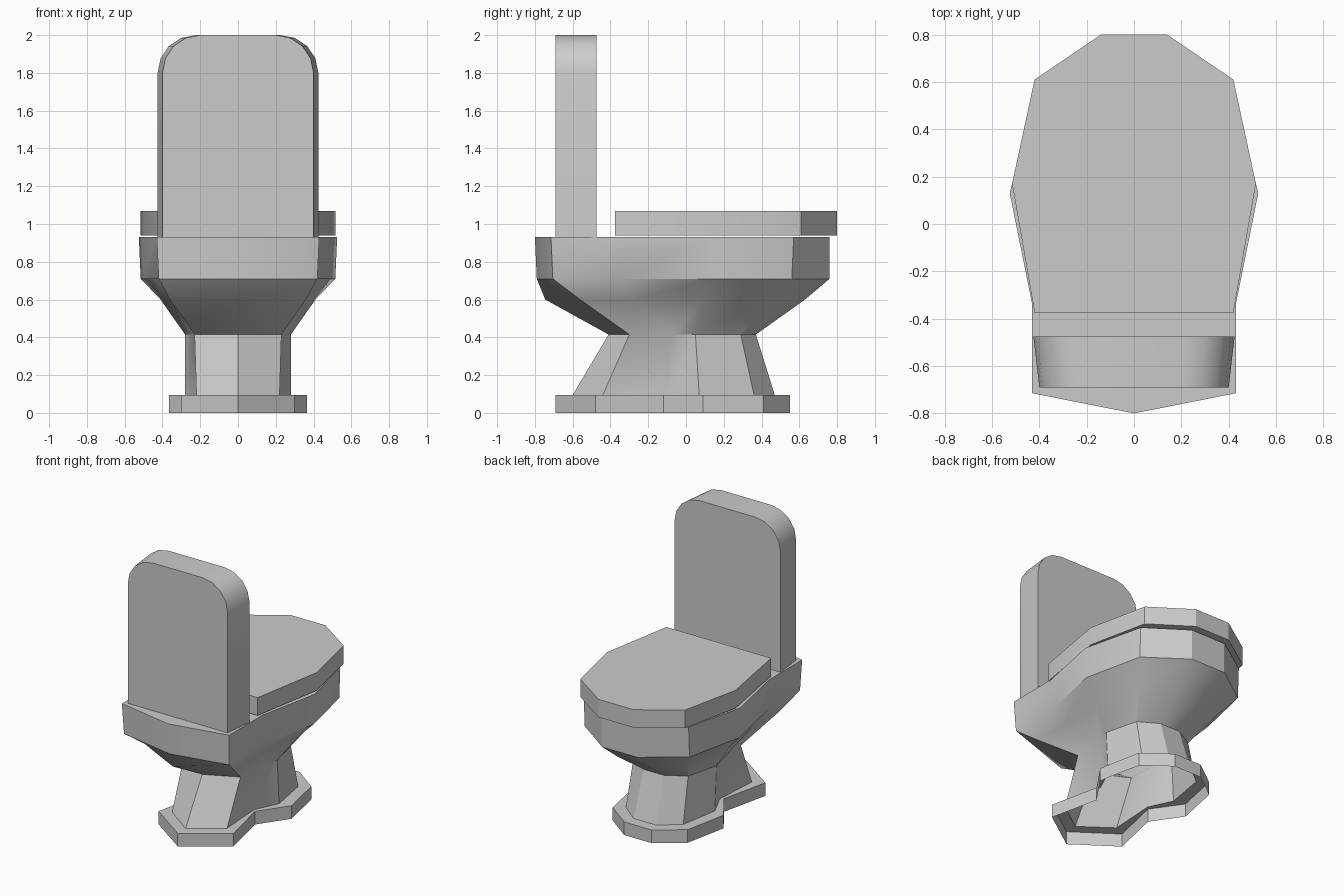
import bpy, bmesh, math

if "Cube" in bpy.data.objects:
    bpy.data.objects.remove(bpy.data.objects["Cube"], do_unlink=True)

# One plain ceramic colour
GREY = (0.6, 0.6, 0.6, 1)
ceramic = bpy.data.materials.new("grey ceramic")
ceramic.use_nodes = True
ceramic.diffuse_color = GREY
ceramic.node_tree.nodes["Principled BSDF"].inputs["Base Color"].default_value = GREY


def mirrored(half):
    """Close a half outline (x >= 0, back to front) across the centre line."""
    return half + [(-x, y) for x, y in reversed(half) if x > 0]


def loft(name, rings, cap_start=True, cap_end=True):
    """Skin a stack of equal rings of 3D points."""
    bm = bmesh.new()
    loops = [[bm.verts.new(p) for p in ring] for ring in rings]
    n = len(loops[0])
    for a, b in zip(loops, loops[1:]):
        for i in range(n):
            j = (i + 1) % n
            bm.faces.new((a[i], a[j], b[j], b[i]))
    if cap_start:
        bm.faces.new(loops[0][::-1])
    if cap_end:
        bm.faces.new(loops[-1])
    bmesh.ops.recalc_face_normals(bm, faces=bm.faces)
    mesh = bpy.data.meshes.new(name)
    bm.to_mesh(mesh)
    bm.free()
    mesh.materials.append(ceramic)
    obj = bpy.data.objects.new(name, mesh)
    bpy.context.collection.objects.link(obj)
    bpy.ops.object.select_all(action='DESELECT')
    obj.select_set(True)
    bpy.context.view_layer.objects.active = obj
    bpy.ops.object.shade_smooth_by_angle(angle=math.radians(30))
    return obj


def level(half, z):
    return [(x, y, z) for x, y in mirrored(half)]


# Half outlines, from the tank end to the bowl end
plinth = [(0, -.69), (.30, -.48), (.22, -.12), (.365, .09), (.30, .41), (.11, .55)]
foot = [(0, -.60), (.22, -.44), (.20, -.10), (.28, .07), (.23, .36), (.09, .47)]
neck = [(0, -.41), (.23, -.30), (.23, -.08), (.28, .05), (.22, .29), (.08, .37)]
belly = [(0, -.745), (.36, -.56), (.35, -.27), (.41, .10), (.335, .46), (.11, .63)]
bowl_low = [(0, -.79), (.42, -.705), (.42, -.34), (.515, .13), (.42, .56), (.14, .76)]
bowl_top = [(0, -.80), (.43, -.715), (.43, -.34), (.525, .13), (.42, .57), (.14, .76)]
lid = [(.42, -.375), (.515, .17), (.42, .61), (.14, .80)]

# Hollow pedestal, open underneath, flowing up into the bowl
loft("bowl_and_pedestal",
     [level(plinth, 0), level(plinth, .095), level(foot, .095), level(neck, .415),
      level(belly, .60), level(bowl_low, .71), level(bowl_top, .93)],
     cap_start=False)

# Closed lid
loft("lid", [level(lid, .94), level(lid, 1.07)])


# Tank with rounded top corners, slightly narrower on its outer face
def tank_ring(width, y):
    corner = [(width - .2 + .2 * math.cos(a), 1.8 + .2 * math.sin(a))
              for a in (math.radians(d) for d in (0, 22.5, 45, 67.5, 90))]
    return [(x, y, z) for x, z in mirrored([(width, .93)] + corner)]


loft("tank", [tank_ring(.40, -.69), tank_ring(.425, -.475)])
